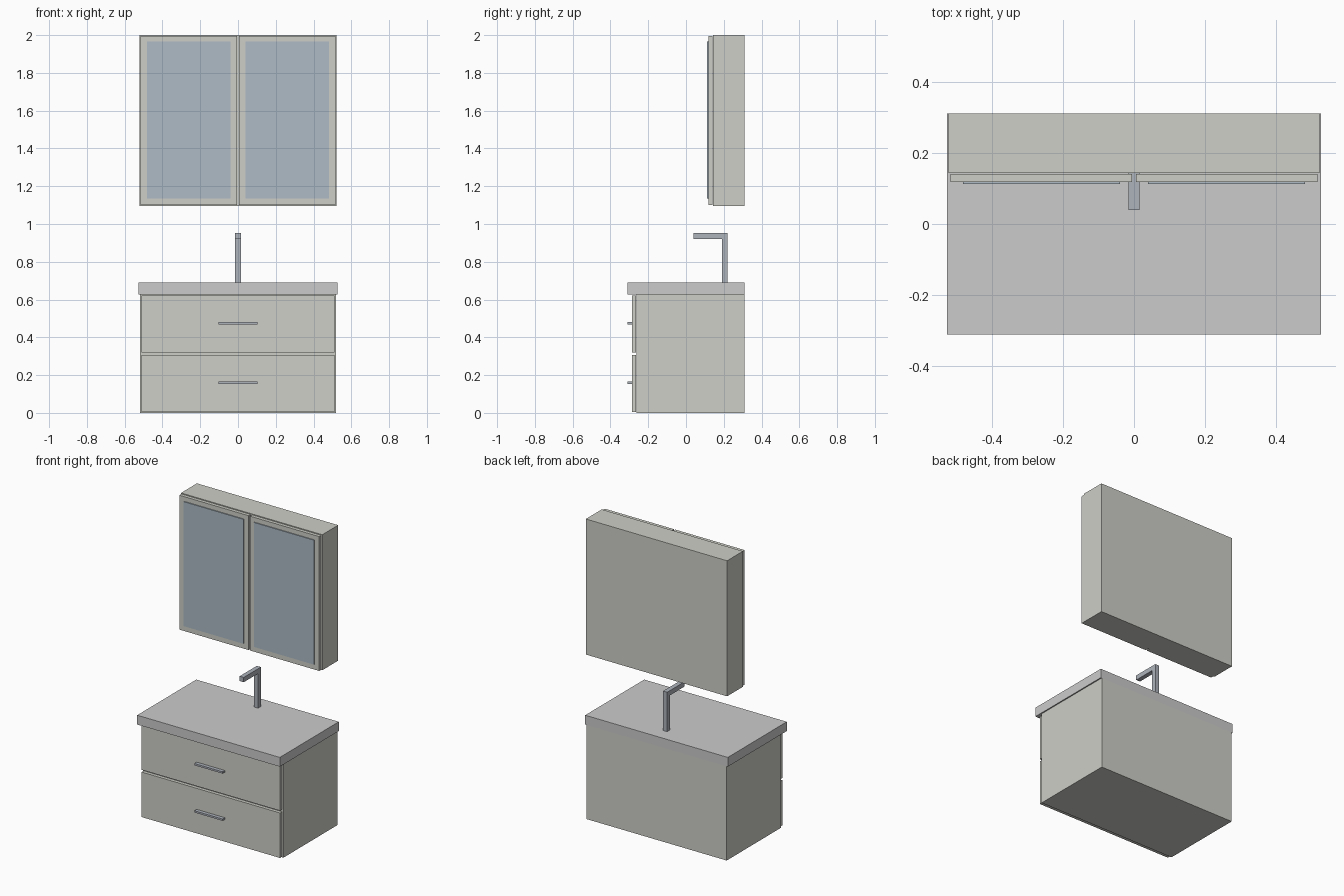
import bpy, bmesh

if "Cube" in bpy.data.objects:
    bpy.data.objects.remove(bpy.data.objects["Cube"])


def material(name, rgb):
    m = bpy.data.materials.new(name)
    m.diffuse_color = (*rgb, 1.0)
    m.use_nodes = True
    m.node_tree.nodes["Principled BSDF"].inputs["Base Color"].default_value = m.diffuse_color
    return m


CABINET = material("warm_grey", (0.62, 0.62, 0.58))
GLASS = material("mirror_glass", (0.42, 0.50, 0.56))
METAL = material("brushed_metal", (0.42, 0.45, 0.50))


def add_mesh(name, bm, mat):
    bmesh.ops.recalc_face_normals(bm, faces=bm.faces)
    mesh = bpy.data.meshes.new(name)
    bm.to_mesh(mesh)
    bm.free()
    obj = bpy.data.objects.new(name, mesh)
    bpy.context.collection.objects.link(obj)
    if mat:
        mesh.materials.append(mat)
    return obj


def box(name, x, y, z, mat=None):
    """Box given by its (min, max) range on each axis."""
    bm = bmesh.new()
    bmesh.ops.create_cube(bm, size=1.0)
    for v in bm.verts:
        v.co = [r[0] + (c + 0.5) * (r[1] - r[0]) for c, r in zip(v.co, (x, y, z))]
    return add_mesh(name, bm, mat)


def extrude_yz(name, profile, half_width, mat=None):
    """Side profile in the y-z plane, extruded symmetrically along x."""
    bm = bmesh.new()
    face = bm.faces.new([bm.verts.new((-half_width, y, z)) for y, z in profile])
    out = bmesh.ops.extrude_face_region(bm, geom=[face])
    new = [g for g in out["geom"] if isinstance(g, bmesh.types.BMVert)]
    bmesh.ops.translate(bm, verts=new, vec=(2 * half_width, 0, 0))
    return add_mesh(name, bm, mat)


# Vanity base and countertop
box("vanity_body", (-0.518, 0.518), (-0.261, 0.311), (0.0, 0.628), CABINET)
box("countertop", (-0.526, 0.526), (-0.311, 0.311), (0.628, 0.69))

# Two drawer fronts with bar handles
for label, z0 in (("lower", 0.006), ("upper", 0.321)):
    box(label + "_drawer_front", (-0.511, 0.511), (-0.287, -0.265), (z0, z0 + 0.3), CABINET)
    zc = z0 + 0.154
    box(label + "_drawer_handle", (-0.104, 0.104), (-0.311, -0.286),
        (zc - 0.006, zc + 0.006), METAL)

# Angular tap: upright post with a forward spout
extrude_yz("tap", [(0.19, 0.689), (0.22, 0.689), (0.22, 0.953),
                   (0.039, 0.953), (0.039, 0.921), (0.19, 0.921)], 0.015, METAL)

# Wall cabinet with a mirrored pair of doors
box("mirror_cabinet_body", (-0.521, 0.521), (0.144, 0.311), (1.096, 2.0), CABINET)
for label, s in (("left", -1), ("right", 1)):
    def span(a, b):
        return tuple(sorted((s * a, s * b)))
    box(label + "_mirror_door", span(0.005, 0.516), (0.118, 0.14), (1.1, 1.996), CABINET)
    box(label + "_mirror_panel", span(0.039, 0.481), (0.112, 0.119), (1.135, 1.965), GLASS)
